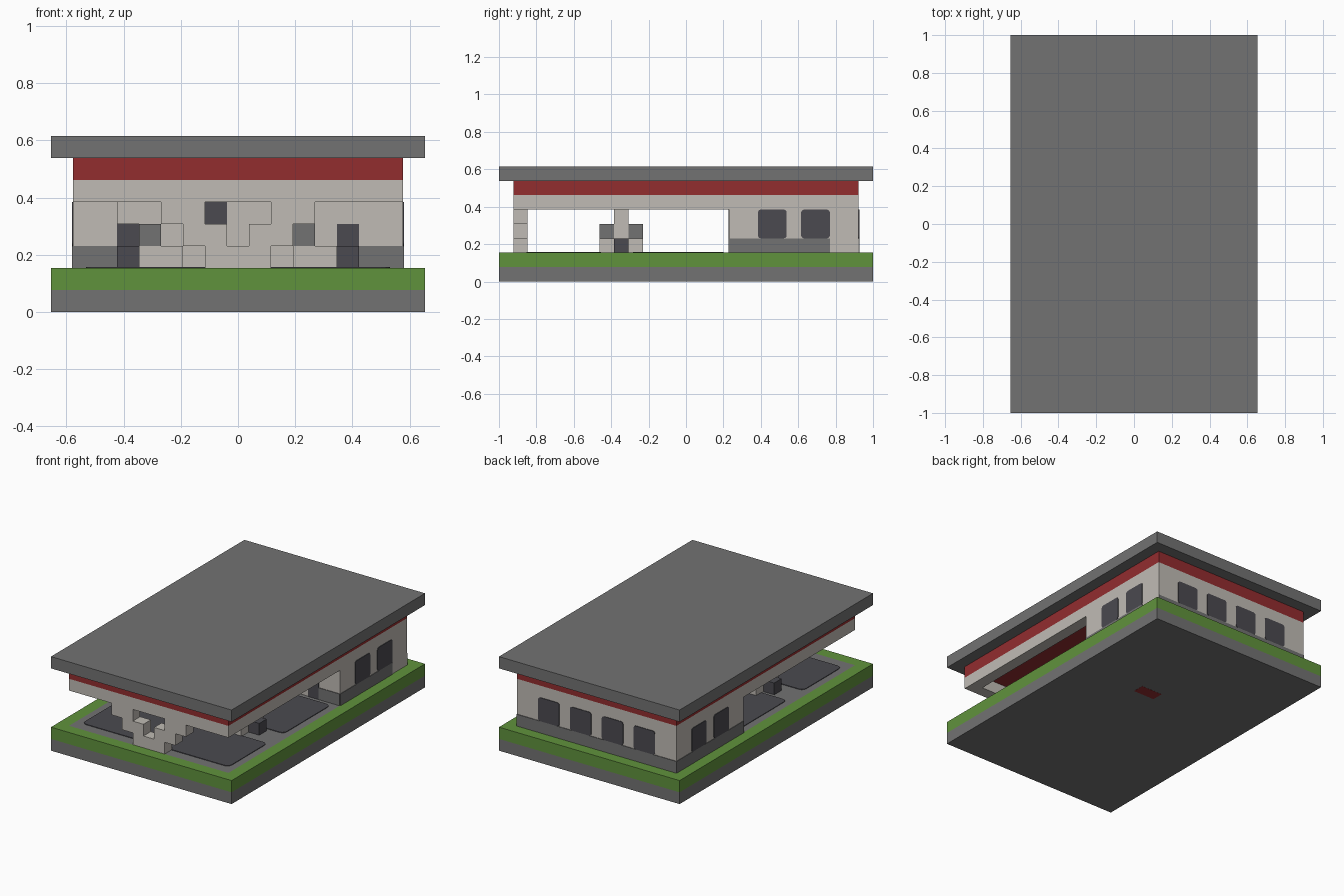
import bpy, bmesh
from mathutils import Vector

cube = bpy.data.objects.get("Cube")
if cube:
    bpy.data.objects.remove(cube, do_unlink=True)

U = 2 / 26                       # one building block
ORIGIN = Vector((-8.5, -13, 0))  # corner of the 17 x 26 block plot


def material(name, r, g, b):
    m = bpy.data.materials.new(name)
    m.use_nodes = True
    m.diffuse_color = (r, g, b, 1)
    m.node_tree.nodes["Principled BSDF"].inputs["Base Color"].default_value = (r, g, b, 1)
    return m


GREY = material("concrete grey", 0.17, 0.17, 0.17)
WHITE = material("warm white", 0.53, 0.50, 0.46)
GREEN = material("grass green", 0.118, 0.29, 0.046)
RED = material("deep red", 0.29, 0.026, 0.028)
DARK = material("dark glass", 0.07, 0.068, 0.08)


def block(name, lo, hi, mat, round_axis=None, radius=0.2):
    """Box between two corners in block units, optionally rounded around one axis."""
    lo, hi = Vector(lo), Vector(hi)
    bm = bmesh.new()
    bmesh.ops.create_cube(bm, size=1)
    for v in bm.verts:
        v.co = Vector(((hi[i] if v.co[i] > 0 else lo[i]) + ORIGIN[i]) * U for i in range(3))
    if round_axis is not None:
        edges = [e for e in bm.edges
                 if abs((e.verts[0].co - e.verts[1].co).normalized()[round_axis]) > 0.9]
        bmesh.ops.bevel(bm, geom=edges, offset=radius * U, segments=3,
                        profile=0.5, affect='EDGES')
    me = bpy.data.meshes.new(name)
    bm.to_mesh(me)
    bm.free()
    me.materials.append(mat)
    ob = bpy.data.objects.new(name, me)
    bpy.context.collection.objects.link(ob)
    return ob


def frame(name, x0, x1, y0, y1, z0, z1, mat):
    """Rectangular ring, one block wide."""
    block(name + "_front", (x0, y0, z0), (x1, y0 + 1, z1), mat)
    block(name + "_back", (x0, y1 - 1, z0), (x1, y1, z1), mat)
    block(name + "_right", (x0, y0 + 1, z0), (x0 + 1, y1 - 1, z1), mat)
    block(name + "_left", (x1 - 1, y0 + 1, z0), (x1, y1 - 1, z1), mat)


T = 0.05  # plate thickness in blocks

# Ground slab, lawn border and forecourt
block("foundation", (0, 0, 0), (17, 26, 1), GREY)
frame("lawn_border", 0, 17, 0, 26, 1, 2, GREEN)
block("forecourt", (1, 1, 1), (16, 25, 2), GREY)
block("front_asphalt", (1.6, 1.9, 2), (15.4, 7.1, 2 + T), DARK, 2, 0.4)
block("rear_asphalt", (1.6, 9.3, 2), (15.4, 15.6, 2 + T), DARK, 2, 0.4)
block("floor_hatch", (9, 16, -T / 5), (11, 17, T), RED)

# Shop and canopy
block("shop_walls", (1, 16, 2), (16, 25, 6), WHITE)
frame("canopy_rim", 1, 16, 1, 25, 5, 6, WHITE)
block("red_fascia", (1, 1, 6), (16, 25, 7), RED)
block("roof", (0, 0, 7), (17, 26, 8), GREY)

# Grey skirting around the shop
block("skirting_back", (1 - T, 25, 2), (16, 25 + T, 3), GREY)
block("skirting_right", (1 - T, 16, 2), (1, 25, 3), GREY)
block("skirting_left", (16, 16, 2), (16 + T, 23, 3), GREY)
for x in (1, 14):
    block("skirting_front", (x, 16 - T, 2), (x + 2, 16, 3), GREY)

# Windows and doors
for x in (3, 6, 9, 12):
    block("back_window", (x, 25, 3), (x + 2, 25 + T, 5), DARK, 1)
for y in (18, 21):
    for x in (1 - T, 16):
        block("side_window", (x, y, 3), (x + T, y + 2, 5), DARK, 0)
for x in (3, 13):
    block("front_door_glass", (x, 16 - T, 2), (x + 1, 16, 4), DARK)
block("front_window", (7, 16 - T, 4), (8, 16, 5), DARK)

# Stepped front support: a stack narrowing downward, with an opening
for z, half, gap in ((2, 1.5, 0), (3, 2.5, 0.5), (4, 3.5, 1.5)):
    if gap:
        for a, b in ((-half, -gap), (gap, half)):
            block("front_support_step", (8.5 + a, 1, z), (8.5 + b, 2, z + 1), WHITE)
    else:
        block("front_support_foot", (8.5 - half, 1, z), (8.5 + half, 2, z + 1), WHITE)

# Two pump stands on the central island
for x, dark_x in ((4, 3), (11, 13)):
    block("pump_base", (x, 7, 2), (x + 2, 10, 3), WHITE)
    block("pump_cabinet", (dark_x, 8, 2), (dark_x + 1, 9, 3), DARK)
    block("pump_column", (x, 8, 3), (x + 1, 9, 4), WHITE)
    block("pump_top", (x - 1, 8, 4), (x + 1, 9, 5), WHITE)
    for y in (7, 9):
        block("pump_panel", (x, y, 3), (x + 1, y + 1, 4), GREY)
